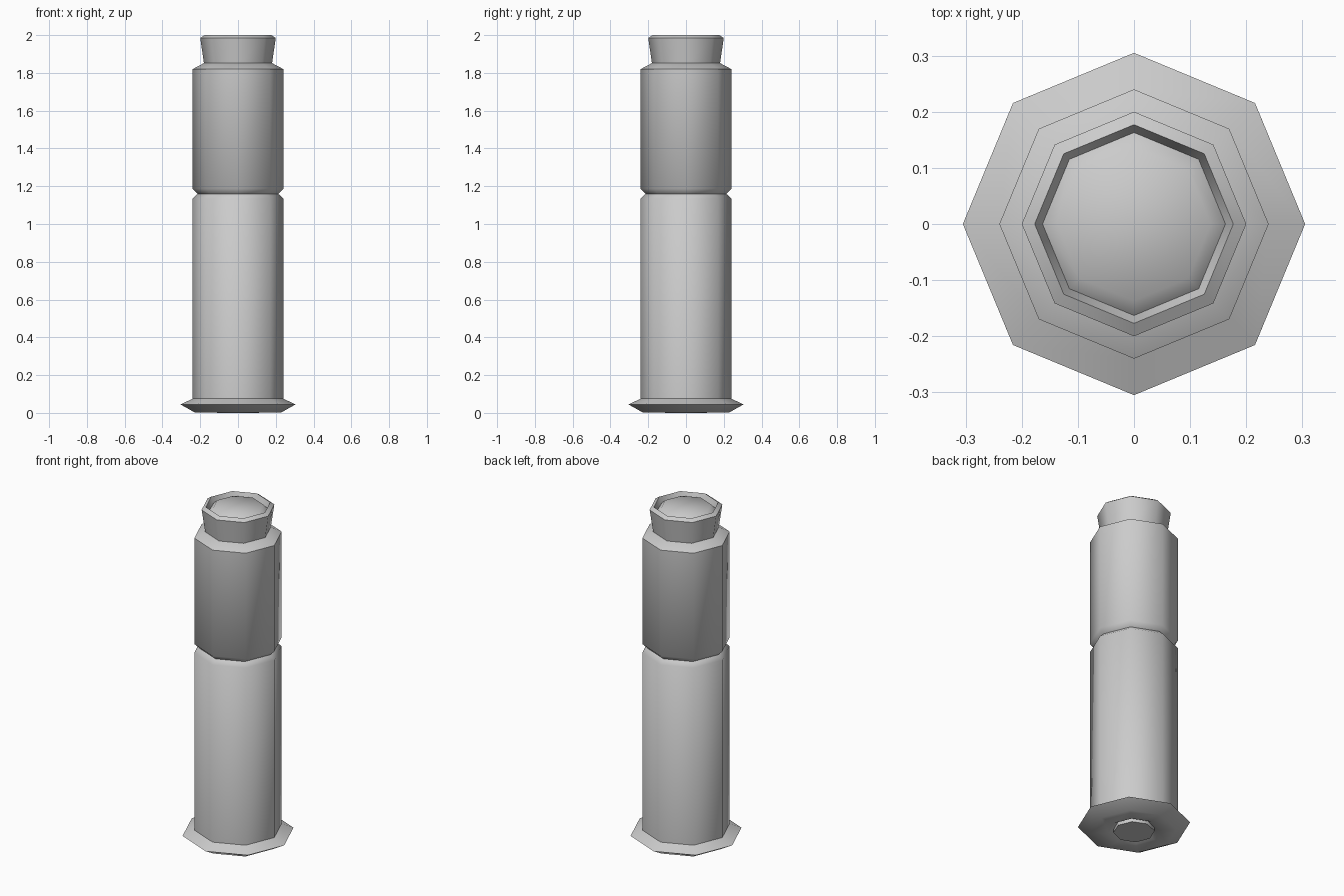
import bpy, bmesh, math

if "Cube" in bpy.data.objects:
    bpy.data.objects.remove(bpy.data.objects["Cube"])

SIDES = 8


def lathe(name, profile, angle=50):
    """Spin a closed (radius, z) outline into an octagonal solid; caps at both ends."""
    bm = bmesh.new()
    rings = []
    for r, z in profile:
        rings.append([bm.verts.new((r * math.cos(2 * math.pi * i / SIDES),
                                    r * math.sin(2 * math.pi * i / SIDES), z))
                      for i in range(SIDES)])
    for a, b in zip(rings, rings[1:]):
        for i in range(SIDES):
            j = (i + 1) % SIDES
            bm.faces.new((a[i], a[j], b[j], b[i]))
    bm.faces.new(rings[0][::-1])
    bm.faces.new(rings[-1])
    bmesh.ops.recalc_face_normals(bm, faces=bm.faces)
    mesh = bpy.data.meshes.new(name)
    bm.to_mesh(mesh)
    bm.free()
    obj = bpy.data.objects.new(name, mesh)
    bpy.context.collection.objects.link(obj)
    bpy.ops.object.select_all(action='DESELECT')
    obj.select_set(True)
    bpy.context.view_layer.objects.active = obj
    bpy.ops.object.shade_smooth_by_angle(angle=math.radians(angle))
    return obj


# Casing: recessed base, flanged rim, lower tube, crimp groove, upper tube, shoulder
lathe("casing", [
    (0.115, 0.02), (0.14, 0.003), (0.23, 0.003), (0.305, 0.045), (0.24, 0.075),
    (0.24, 1.135), (0.213, 1.16), (0.24, 1.187), (0.24, 1.82), (0.18, 1.852)])

# Flared collar with a shallow channel around the raised centre
lathe("collar", [
    (0.18, 1.85), (0.20, 1.985), (0.177, 2.0), (0.163, 1.965), (0.137, 1.99)])

# Small primer disc set in the base
lathe("base_disc", [(0.112, 0.0), (0.112, 0.022)])
